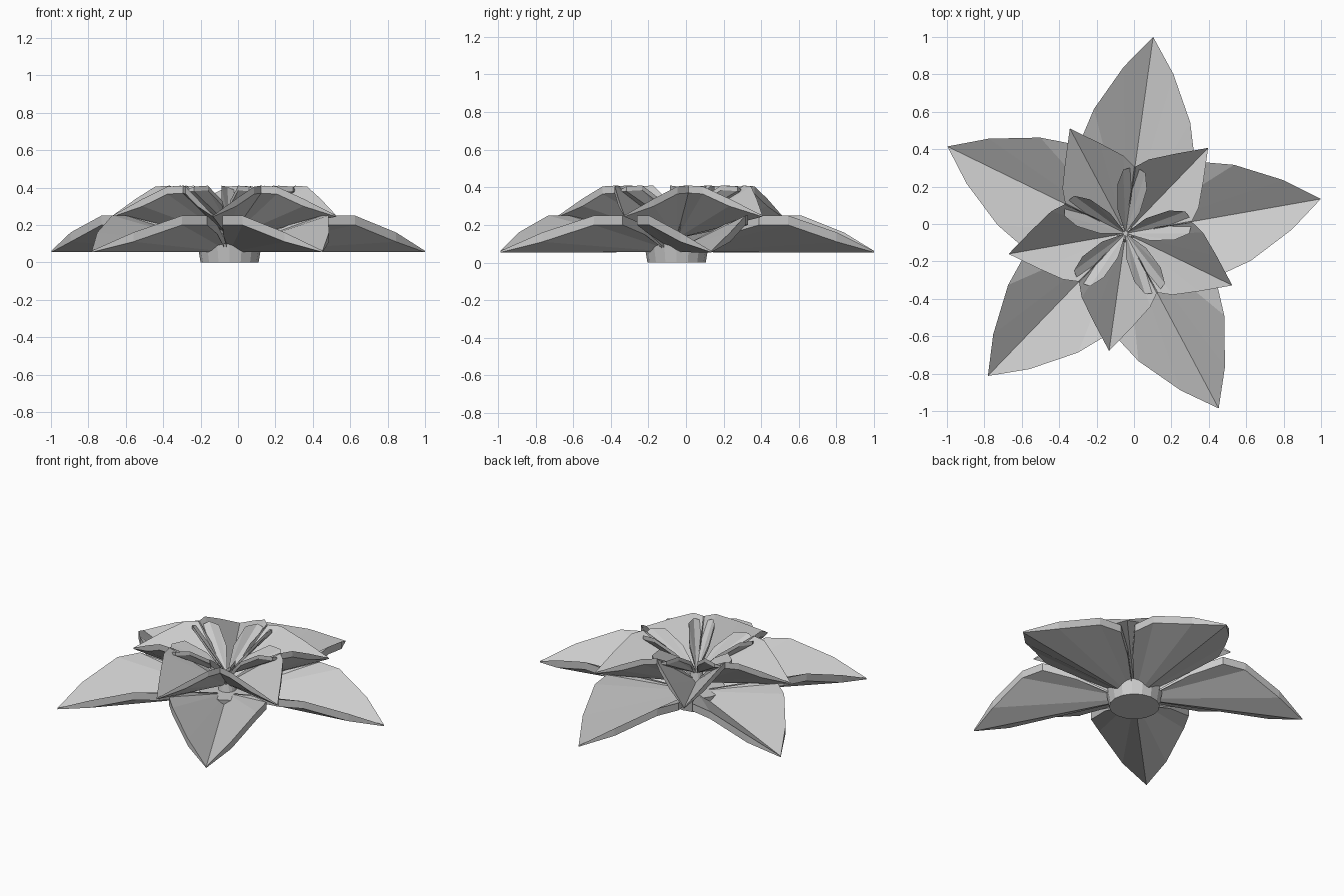
import bpy, bmesh, math
from mathutils import Matrix, Vector

cube = bpy.data.objects.get("Cube")
if cube:
    bpy.data.objects.remove(cube, do_unlink=True)

CENTRE = Vector((-0.045, -0.05, 0))

grey = bpy.data.materials.new("plain_grey")
grey.use_nodes = True
grey.diffuse_color = (0.6, 0.6, 0.6, 1)
grey.node_tree.nodes["Principled BSDF"].inputs["Base Color"].default_value = (0.6, 0.6, 0.6, 1)


def finish(bm, name):
    bmesh.ops.recalc_face_normals(bm, faces=bm.faces)
    mesh = bpy.data.meshes.new(name)
    bm.to_mesh(mesh)
    bm.free()
    mesh.materials.append(grey)
    obj = bpy.data.objects.new(name, mesh)
    bpy.context.collection.objects.link(obj)
    return obj


def petal(name, base_z, half_rim, thickness, angle):
    """Creased fan from the base to a rim (along, across, up), listed tip first."""
    rim = [Vector((u, -v, z)) for u, v, z in reversed(half_rim[1:])]
    rim += [Vector(p) for p in half_rim]
    rim[len(half_rim) - 1:] = [Vector(p) for p in half_rim]
    tip = len(half_rim) - 1
    turn = Matrix.Translation(CENTRE) @ Matrix.Rotation(math.radians(angle), 4, 'Z')
    bm = bmesh.new()

    # Upper skin, and a lower skin that thins towards the tip
    def skin(drop):
        base = bm.verts.new(turn @ Vector((0, 0, base_z - drop * 0.3)))
        ring = []
        for i, p in enumerate(rim):
            d = drop * (0.15 if i == tip else 1)
            ring.append(bm.verts.new(turn @ Vector((p.x, p.y, p.z - d))))
        for a, b in zip(ring, ring[1:]):
            bm.faces.new((base, a, b))
        return [base] + ring

    top, bottom = skin(0), skin(thickness)
    for i in range(len(top)):
        j = (i + 1) % len(top)
        bm.faces.new((top[i], top[j], bottom[j], bottom[i]))
    return finish(bm, name)


# Three tiers: name, base height, half rim, thickness, first angle
tiers = [
    ("outer_petal", 0.07,
     [(1.06, 0, 0.062), (0.88, 0.134, 0.16), (0.635, 0.26, 0.25),
      (0.485, 0.30, 0.25), (0.3, 0.2, 0.2), (0.12, 0.08, 0.12)], 0.05, 10),
    ("middle_petal", 0.14,
     [(0.635, 0, 0.25), (0.49, 0.105, 0.34), (0.371, 0.185, 0.405),
      (0.286, 0.212, 0.41), (0.17, 0.12, 0.33), (0.06, 0.04, 0.2)], 0.04, 46),
    ("inner_petal", 0.2,
     [(0.362, 0, 0.375), (0.335, 0.06, 0.405), (0.25, 0.08, 0.41),
      (0.12, 0.06, 0.33), (0.05, 0.02, 0.24)], 0.025, 10),
]
for name, base_z, half_rim, thickness, first in tiers:
    for k in range(5):
        petal(f"{name}_{k + 1}", base_z, half_rim, thickness, first + 72 * k)


# Round stem below and a small hub tying the tiers together
def cone(name, r_low, r_high, z_low, z_high):
    bm = bmesh.new()
    bmesh.ops.create_cone(
        bm, cap_ends=True, segments=16, radius1=r_low, radius2=r_high, depth=z_high - z_low,
        matrix=Matrix.Translation(CENTRE + Vector((0, 0, (z_low + z_high) / 2))))
    finish(bm, name)


cone("stem", 0.155, 0.172, 0, 0.1)
cone("hub", 0.06, 0.035, 0.08, 0.21)
